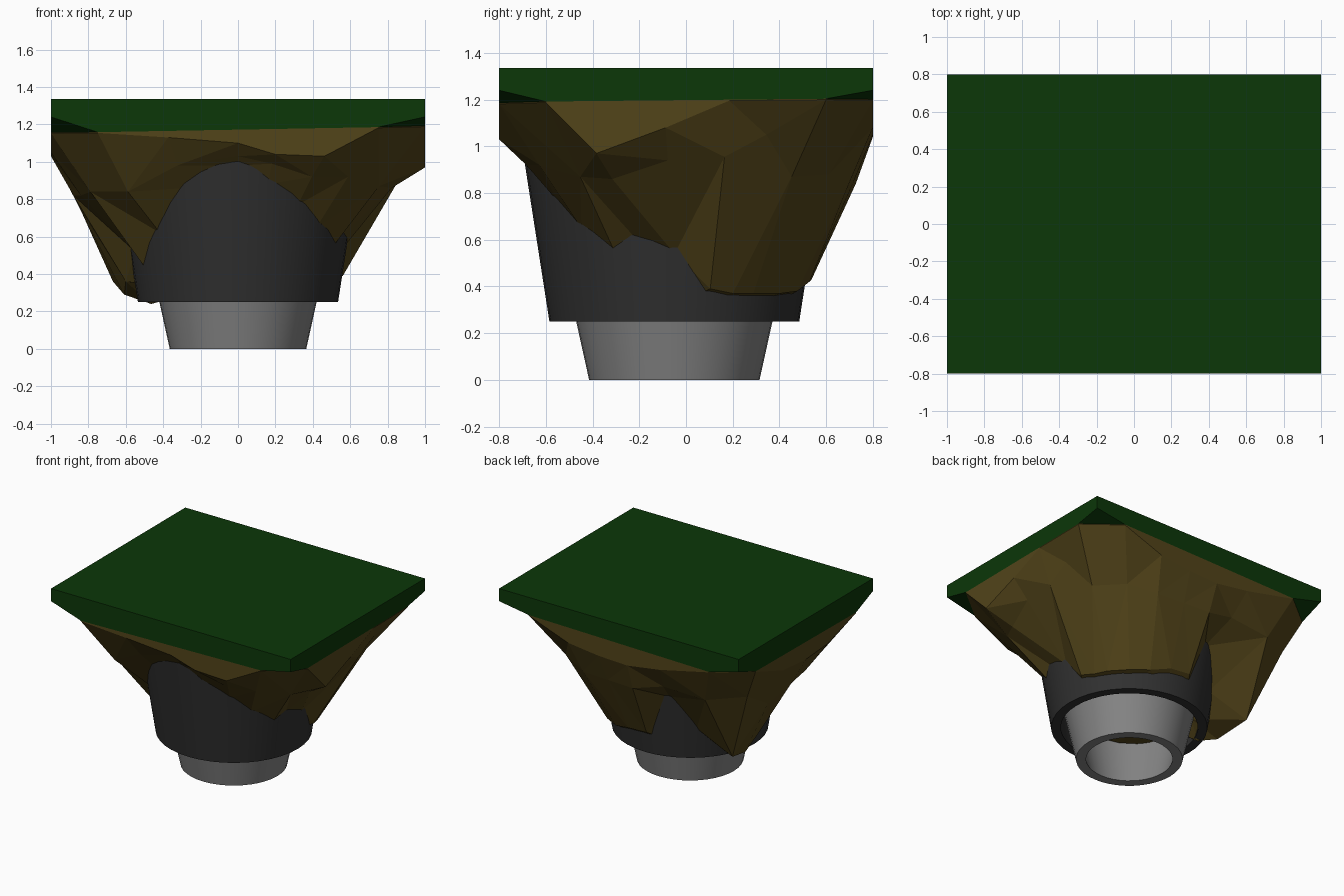
import bpy, bmesh, math
from mathutils import Vector

if "Cube" in bpy.data.objects:
    bpy.data.objects.remove(bpy.data.objects["Cube"])

CY = -0.05  # the cup and the pipe sit slightly forward of the middle


def material(name, rgb):
    m = bpy.data.materials.new(name)
    m.diffuse_color = (*rgb, 1)
    m.use_nodes = True
    m.node_tree.nodes["Principled BSDF"].inputs["Base Color"].default_value = m.diffuse_color
    return m


def finish(name, bm, mat=None, smooth=False):
    bmesh.ops.recalc_face_normals(bm, faces=bm.faces)
    me = bpy.data.meshes.new(name)
    bm.to_mesh(me)
    bm.free()
    ob = bpy.data.objects.new(name, me)
    bpy.context.collection.objects.link(ob)
    if mat:
        me.materials.append(mat)
    if smooth:
        bpy.ops.object.select_all(action='DESELECT')
        ob.select_set(True)
        bpy.context.view_layer.objects.active = ob
        bpy.ops.object.shade_smooth_by_angle(angle=math.radians(35))
    return ob


def tube(name, profile, mat=None, n=40):
    """Closed (radius, z) profile turned about the vertical axis."""
    bm = bmesh.new()
    rings = []
    for r, z in profile:
        rings.append([bm.verts.new((r * math.cos(math.tau * i / n),
                                    CY + r * math.sin(math.tau * i / n), z)) for i in range(n)])
    for a, b in zip(rings, rings[1:] + rings[:1]):
        for i in range(n):
            j = (i + 1) % n
            bm.faces.new((a[i], a[j], b[j], b[i]))
    return finish(name, bm, mat, True)


def slab_under(x, y):
    return 1.18 + 0.018 * x + 0.01 * y


green = material("grass_green", (0.0035, 0.038, 0.0025))
brown = material("earth_brown", (0.085, 0.058, 0.010))
dark = material("cup_dark", (0.03, 0.03, 0.03))
grey = material("pipe_grey", (0.23, 0.23, 0.23))

# Grass slab: box whose four lower corners are cut upward
bm = bmesh.new()
for sx in (-1, 1):
    for sy in (-1, 1):
        for x, y, z in ((1, 0.8, 1.335), (1, 0.8, 1.24), (0.75, 0.8, None), (1, 0.6, None)):
            x, y = x * sx, y * sy
            bm.verts.new((x, y, slab_under(x, y) if z is None else z))
bmesh.ops.convex_hull(bm, input=bm.verts)
bmesh.ops.dissolve_limit(bm, angle_limit=0.01, verts=bm.verts, edges=bm.edges)
finish("grass_slab", bm, green)

# Faceted rock: columns of (angle, rim z, middle radius, middle z, foot z)
C1 = math.degrees(math.atan2(0.6, 1))
C2 = math.degrees(math.atan2(0.8, 0.75))
columns = [
    (-90, 1.10, .73, 1.03, .98), (-76, 1.04, .75, .99, .88), (-60, 1.03, .79, .92, .77),
    (-C2, 2, .86, .92, .65), (-C1, 2, .88, .87, .54), (-21, .97, .88, .86, .60),
    (-5, 1.08, .89, .94, .54), (10.5, 2, .905, .955, .39), (21, 2, .96, 1.05, .37),
    (C1, 2, .88, .87, .37), (C2, 2, .84, .88, .37), (62, 1.08, .79, .84, .38),
    (78, 1.05, .73, .84, .42), (95, 1.04, .73, .84, .43), (113, 1.08, .75, .90, .73),
    (180 - C2, 2, .92, .88, .48), (180 - C1, 2, 1.03, .92, .36), (165, 1.05, .87, .74, .29),
    (180, 1.03, .88, .82, .36), (195, 1.05, .87, .82, .52), (180 + C1, 2, .92, .84, .42),
    (180 + C2, 2, .86, .84, .62), (245, 1.13, .77, .98, .86)]
# Feet standing out beyond the cup: the low lobe on the left and the back face
feet = {7: .57, 8: .56, 9: .56, 10: .55, 11: .54, 12: .54, 13: .54, 16: .78, 17: .63, 18: .60}

bm = bmesh.new()
cols = []
for i, (deg, rim, rm, zm, zf) in enumerate(columns):
    a = math.radians(deg)
    d = Vector((math.cos(a), math.sin(a), 0))
    edge = d * min(1 / max(abs(d.x), 1e-6), 0.8 / max(abs(d.y), 1e-6))
    top = slab_under(edge.x, edge.y)
    foot = feet.get(i, 0.515 + 0.156 * (zf - 0.25) + CY * d.y)
    inner = (.48, .24) if i == 17 else (.40, .33)
    pts = [(edge, top), (edge, min(rim, top - 0.004)), (d * rm, zm), (d * foot, zf),
           (d * inner[0], inner[1])]
    cols.append([bm.verts.new((p.x, p.y, z)) for p, z in pts])
centre = bm.verts.new((0, CY, 0.37))
for a, b in zip(cols, cols[1:] + cols[:1]):
    for k in range(4):
        bm.faces.new((a[k], b[k], b[k + 1], a[k + 1]))
    bm.faces.new((a[4], b[4], centre))
bmesh.ops.triangulate(bm, faces=bm.faces, quad_method='SHORT_EDGE')
finish("rock_body", bm, brown)

# Dark cup holding the rock
tube("dark_cup", [(.535, .25), (.655, 1.02), (.59, 1.02), (.47, .25)], dark)

# Grey pipe at the foot
tube("base_pipe", [(.365, 0), (.45, .385), (.38, .385), (.296, 0)], grey)
